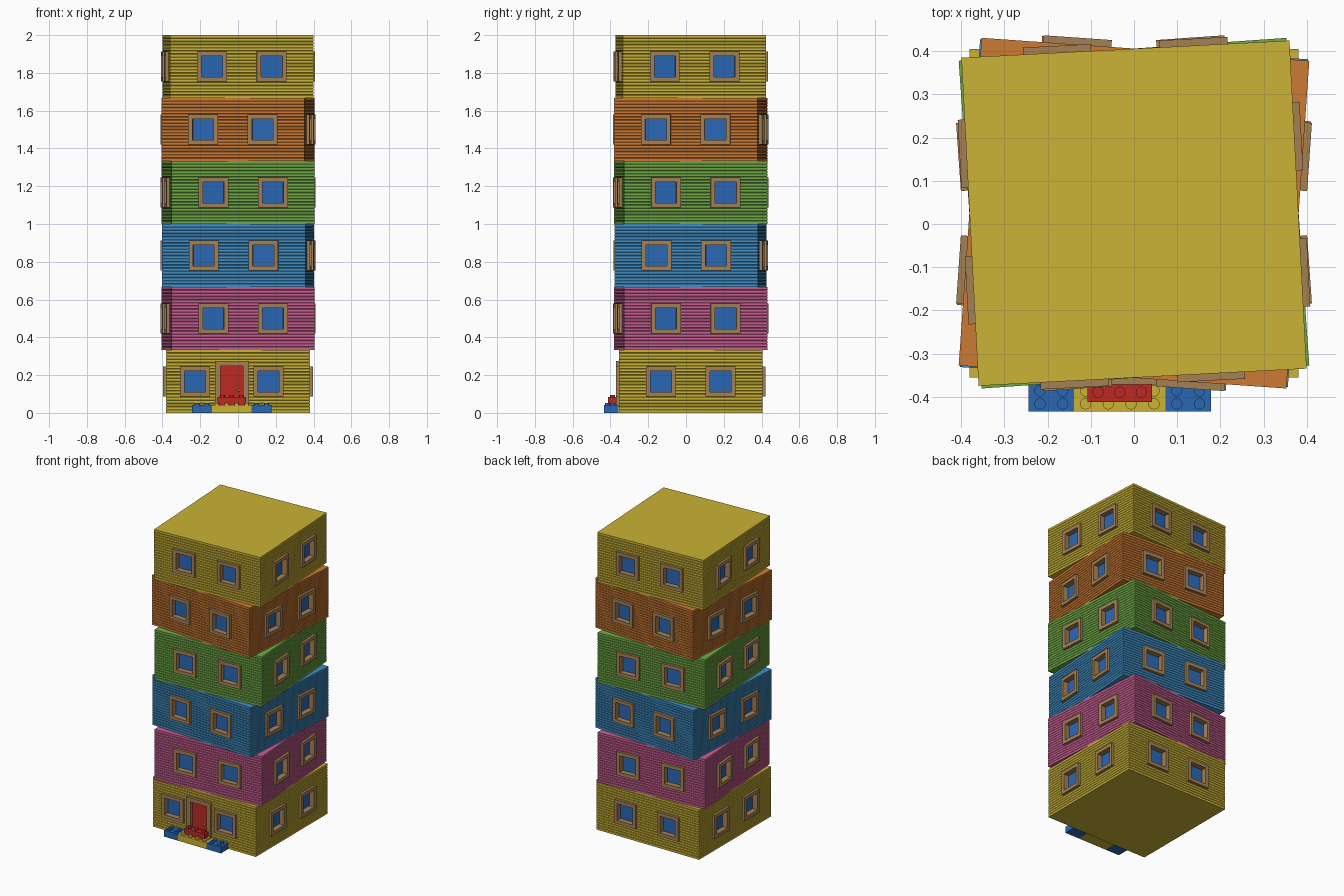
import bpy
import bmesh
from math import radians
from mathutils import Matrix, Vector

cube = bpy.data.objects.get("Cube")
if cube:
    bpy.data.objects.remove(cube, do_unlink=True)


# Materials
def material(name, r, g, b):
    def linear(v):
        v /= 255
        return v / 12.92 if v <= 0.04045 else ((v + 0.055) / 1.055) ** 2.4
    color = (linear(r), linear(g), linear(b), 1)
    m = bpy.data.materials.new(name)
    m.use_nodes = True
    m.diffuse_color = color
    m.node_tree.nodes["Principled BSDF"].inputs["Base Color"].default_value = color
    return m


yellow = material("yellow", 203, 179, 54)
pink = material("pink", 202, 95, 146)
sky = material("sky blue", 64, 142, 196)
green = material("green", 112, 171, 69)
orange = material("orange", 204, 122, 51)
tan = material("tan frame", 163, 128, 84)
blue = material("deep blue", 42, 103, 180)
red = material("red", 188, 42, 34)

HALF = 0.38          # half the width of a storey
STOREY = 1 / 3       # storey height
CENTRE_Y = 0.025
COURSES = 20         # siding boards per storey
GROOVE = 0.002
PROUD = 0.016        # how far frames stand out from the wall
SUNK = 0.02          # how far the glass sits inside the wall


def finish(bm, name, mat):
    bmesh.ops.recalc_face_normals(bm, faces=bm.faces)
    mesh = bpy.data.meshes.new(name)
    bm.to_mesh(mesh)
    bm.free()
    mesh.materials.append(mat)
    obj = bpy.data.objects.new(name, mesh)
    bpy.context.collection.objects.link(obj)
    return obj


def add_box(bm, x, y, z, matrix=Matrix()):
    """Box from three (low, high) ranges."""
    mid = Vector([(a + b) / 2 for a, b in (x, y, z)])
    size = [b - a for a, b in (x, y, z)]
    bmesh.ops.create_cube(bm, size=1, matrix=matrix @ Matrix.Translation(mid)
                          @ Matrix.Diagonal((*size, 1)))


def add_frame(bm, x, y, z, side, top, matrix):
    """Rectangular ring around an opening in the xz plane."""
    def loop(dx, dz, depth):
        pts = ((x[0] + dx, z[0] + dz), (x[1] - dx, z[0] + dz),
               (x[1] - dx, z[1] - dz), (x[0] + dx, z[1] - dz))
        return [bm.verts.new(matrix @ Vector((px, depth, pz))) for px, pz in pts]
    loops = [loop(0, 0, y[0]), loop(side, top, y[0]),
             loop(side, top, y[1]), loop(0, 0, y[1])]
    for i in range(4):
        a, b = loops[i], loops[(i + 1) % 4]
        for j in range(4):
            k = (j + 1) % 4
            bm.faces.new((a[j], a[k], b[k], b[j]))


def add_siding_block(bm, matrix):
    """Square block with a shallow groove between siding boards."""
    levels = [(0, HALF)]
    for i in range(1, COURSES):
        z = i * STOREY / COURSES
        levels += [(z - GROOVE, HALF), (z, HALF - GROOVE), (z + GROOVE, HALF)]
    levels.append((STOREY, HALF))
    rings = [[bm.verts.new(matrix @ Vector((sx * r, sy * r, z)))
              for sx, sy in ((-1, -1), (1, -1), (1, 1), (-1, 1))] for z, r in levels]
    bm.faces.new(rings[0][::-1])
    bm.faces.new(rings[-1])
    for a, b in zip(rings, rings[1:]):
        for j in range(4):
            k = (j + 1) % 4
            bm.faces.new((a[j], a[k], b[k], b[j]))


def cut(target, cutter):
    mod = target.modifiers.new("openings", "BOOLEAN")
    mod.operation = "DIFFERENCE"
    mod.solver = "EXACT"
    mod.object = cutter
    graph = bpy.context.evaluated_depsgraph_get()
    mesh = bpy.data.meshes.new_from_object(target.evaluated_get(graph))
    target.modifiers.remove(mod)
    target.data = mesh
    bpy.data.objects.remove(cutter, do_unlink=True)


def opening(frames, panes, holes, x, z, side, top, sunk, matrix):
    """Framed opening with a pane, plus the hole that receives it."""
    eps = 0.003
    add_frame(frames, x, (-HALF - PROUD, -HALF + sunk + eps), z, side, top, matrix)
    add_box(panes, (x[0] + side - eps, x[1] - side + eps),
            (-HALF + sunk, -HALF + sunk + eps),
            (z[0] + top - eps, z[1] - top + eps), matrix)
    add_box(holes, (x[0] + eps, x[1] - eps), (-HALF - 0.05, -HALF + sunk + 2 * eps),
            (z[0] + eps, z[1] - eps), matrix)


# Twisted storeys with two windows on every side
DOOR_X = -0.033
WINDOW = 0.079       # half the window frame width
storeys = [("ground", yellow, 0), ("second", pink, 4), ("third", sky, -3.5),
           ("fourth", green, 4), ("fifth", orange, -4), ("top", yellow, 3)]
for n, (name, mat, angle) in enumerate(storeys):
    base = (Matrix.Translation((0, CENTRE_Y, n * STOREY))
            @ Matrix.Rotation(radians(angle), 4, "Z"))
    walls, frames, panes, holes = (bmesh.new() for _ in range(4))
    add_siding_block(walls, base)
    for side in range(4):
        face = base @ Matrix.Rotation(radians(90 * side), 4, "Z")
        entrance = n == 0 and side == 0
        middle, spread = (DOOR_X, 0.195) if entrance else (0, 0.158)
        for x in (middle - spread, middle + spread):
            opening(frames, panes, holes, (x - WINDOW, x + WINDOW),
                    (STOREY / 2 - WINDOW, STOREY / 2 + WINDOW), 0.023, 0.023, SUNK, face)
        if entrance:
            door = bmesh.new()
            opening(frames, door, holes, (DOOR_X - 0.09, DOOR_X + 0.09),
                    (0.035, 0.275), 0.031, 0.027, 0.005, face)
            finish(door, "front_door", red)
    body = finish(walls, name + "_storey_walls", mat)
    cut(body, finish(holes, "opening_cutter", mat))
    finish(frames, name + "_storey_frames", tan)
    finish(panes, name + "_storey_glass", blue)

# Door knob
knob = bmesh.new()
bmesh.ops.create_uvsphere(knob, u_segments=12, v_segments=8, radius=0.008,
                          matrix=Matrix.Translation((0.003, CENTRE_Y - HALF - 0.004, 0.12)))
for f in knob.faces:
    f.smooth = True
finish(knob, "door_knob", yellow)


# Studded bricks forming the doorstep
BRICK_H, STUD_H, STUD_R = 0.042, 0.011, 0.013


def brick(name, mat, x, y, z, columns, rows):
    bm = bmesh.new()
    add_box(bm, x, y, (z, z + BRICK_H))
    pitch = (x[1] - x[0]) / columns
    for i in range(columns):
        for row_y in rows:
            spot = (x[0] + pitch * (i + 0.5), row_y, z + BRICK_H + STUD_H / 2)
            bmesh.ops.create_cone(bm, cap_ends=True, segments=20, radius1=STUD_R,
                                  radius2=STUD_R, depth=STUD_H,
                                  matrix=Matrix.Translation(spot))
    obj = finish(bm, name, mat)
    for p in obj.data.polygons:
        p.use_smooth = len(p.vertices) == 4 and p.area < 0.0001


WIDTH = 0.1055
for i, (name, mat) in enumerate((("right_end", blue), ("right_middle", yellow),
                                 ("left_middle", yellow), ("left_end", blue))):
    x = DOOR_X + (i - 2) * WIDTH
    brick(name + "_step_brick", mat, (x, x + WIDTH), (-0.434, -0.358), 0, 2,
          (-0.416, -0.386))
brick("upper_step_brick", red, (DOOR_X - 0.075, DOOR_X + 0.075), (-0.412, -0.37),
      BRICK_H, 3, (-0.389,))
